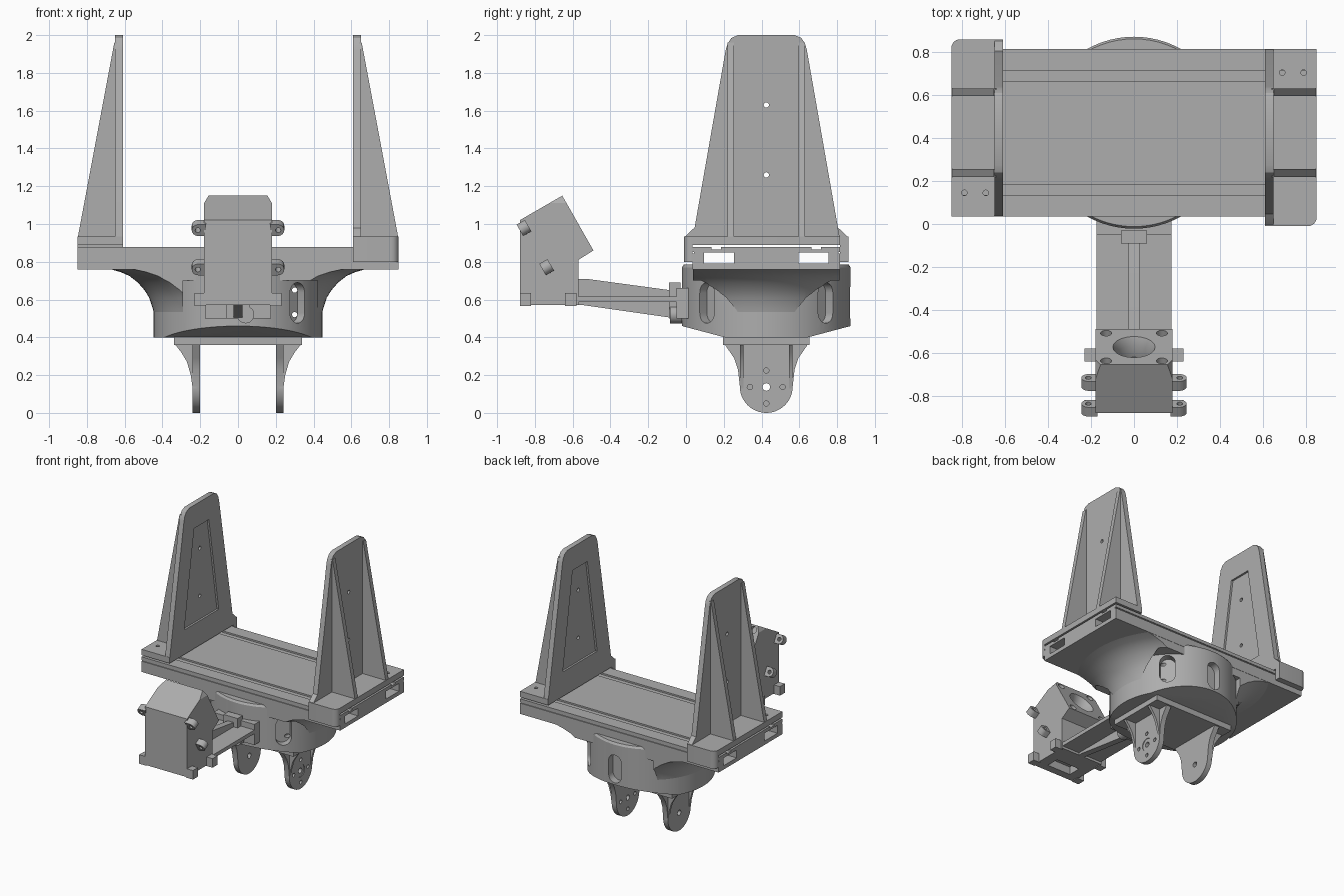
import bpy, bmesh
from math import pi, cos, sin, radians
from mathutils import Matrix, Vector

if "Cube" in bpy.data.objects:
    bpy.data.objects.remove(bpy.data.objects["Cube"], do_unlink=True)

grey = bpy.data.materials.new("plain grey")
grey.use_nodes = True
grey.diffuse_color = (0.42, 0.42, 0.42, 1)
grey.node_tree.nodes["Principled BSDF"].inputs["Base Color"].default_value = grey.diffuse_color
CY = 0.425          # centre line of the tray and drum in y
parts = []


def finish(name, bm):
    bmesh.ops.remove_doubles(bm, verts=bm.verts, dist=1e-5)
    bmesh.ops.recalc_face_normals(bm, faces=bm.faces)
    me = bpy.data.meshes.new(name)
    bm.to_mesh(me)
    bm.free()
    me.materials.append(grey)
    ob = bpy.data.objects.new(name, me)
    bpy.context.collection.objects.link(ob)
    parts.append(ob)
    return ob


def prism(name, axis, pts, lo, hi):
    """Extrude a flat outline along one axis."""
    place = {"x": lambda a, b: (lo, a, b), "y": lambda a, b: (a, lo, b),
             "z": lambda a, b: (a, b, lo)}[axis]
    bm = bmesh.new()
    face = bm.faces.new([bm.verts.new(place(*p)) for p in pts])
    new = bmesh.ops.extrude_face_region(bm, geom=[face])["geom"]
    step = Vector([hi - lo if axis == a else 0 for a in "xyz"])
    bmesh.ops.translate(bm, vec=step, verts=[v for v in new if isinstance(v, bmesh.types.BMVert)])
    return finish(name, bm)


def box(name, x, y, z):
    return prism(name, "z", [(x[0], y[0]), (x[1], y[0]), (x[1], y[1]), (x[0], y[1])], *z)


def arc(a, b, r, start, end, n=12):
    return [(a + r * cos(radians(start + (end - start) * i / n)),
             b + r * sin(radians(start + (end - start) * i / n))) for i in range(n + 1)]


def rod(name, axis, a, b, r, lo, hi, n=24):
    return prism(name, axis, arc(a, b, r, 0, 360 - 360 / n, n - 1), lo, hi)


def lathe(name, profile):
    bm = bmesh.new()
    vs = [bm.verts.new((r, CY, z)) for r, z in profile]
    es = [bm.edges.new(p) for p in zip(vs, vs[1:])]
    bmesh.ops.spin(bm, geom=vs + es, cent=(0, CY, 0), axis=(0, 0, 1), angle=2 * pi, steps=72)
    return finish(name, bm)


def move(ob, matrix):
    ob.data.transform(matrix)
    return ob


def cut(ob, *cutters):
    """Subtract the cutters, then drop them."""
    for c in cutters:
        m = ob.modifiers.new("cut", "BOOLEAN")
        m.operation, m.solver, m.object = "DIFFERENCE", "EXACT", c
    bpy.context.view_layer.update()
    me = bpy.data.meshes.new_from_object(ob.evaluated_get(bpy.context.evaluated_depsgraph_get()))
    ob.modifiers.clear()
    ob.data = me
    for c in cutters:
        parts.remove(c)
        bpy.data.objects.remove(c, do_unlink=True)
    return ob


# Tray with two tunnels along it, top grooves and a side step
tray = box("tray", (-0.85, 0.85), (CY - 0.39, CY + 0.39), (0.76, 0.877))
tools = []
for s in (-1, 1):
    tools += [box("tunnel", (-1, 1), sorted((CY + s * 0.17, CY + s * 0.33)), (0.79, 0.85)),
              box("groove", (-1, 1), sorted((CY + s * 0.24, CY + s * 0.29)), (0.865, 0.9)),
              box("step", (-1, 1), sorted((CY + s * 0.383, CY + s * 0.5)), (0.843, 0.852))]
cut(tray, *tools)

# Round drum with sloped underside and capsule recesses
drum = lathe("drum", [(0, 0.40), (0.447, 0.40), (0.447, 0.77), (0.437, 0.785), (0, 0.785)])
tools = []
for s in (-1, 1):
    tools.append(prism("slope", "x", [(CY + s * d, z) for d, z in
                 ((0.22, 0.30), (0.5, 0.30), (0.5, 0.474), (0.22, 0.40))], -1, 1))
for deg in (-45, 45, 90):
    outline = arc(0, 0.635, 0.055, 0, 180) + arc(0, 0.53, 0.055, 180, 360)
    slot = prism("slot", "x", outline, 0.39, 0.55)
    tools.append(move(slot, Matrix.Translation((0, CY, 0)) @ Matrix.Rotation(radians(deg), 4, "Z")))
tools += [rod("bolt_hole", "y", 0.3, z, 0.014, -0.3, 1.2, 16) for z in (0.52, 0.65)]
cut(drum, *tools)

# Flared horn joining the drum to the tray, trimmed to the tray width
horn = lathe("horn", [(0, 0.5), (0.44, 0.5), (0.45, 0.55), (0.47, 0.61), (0.495, 0.65),
                      (0.53, 0.69), (0.575, 0.725), (0.62, 0.745), (0.68, 0.762), (0, 0.762)])
cut(horn, *[box("trim", (-1, 1), sorted((CY + s * 0.388, CY + s)), (0.3, 1)) for s in (-1, 1)],
    box("drum_space", (-0.29, 0.42), (0, 0.85), (0.45, 0.7)))


# Uprights: a tapered plate, two outer ribs and a hooked foot; the other one is turned half round
def upright(side):
    made = []
    edge = [(0.39, 0.92), (0.215, 1.92), (0.205, 1.955), (0.185, 1.985), (0.15, 2.0)]
    outline = [(CY + d, z) for d, z in edge] + [(CY - d, z) for d, z in reversed(edge)]
    plate = prism(side + "_upright_plate", "x", outline, 0.61, 0.65)
    panel = [(CY + d, z) for d, z in ((0.21, 1.08), (0.09, 1.82), (-0.09, 1.82), (-0.21, 1.08))]
    cut(plate, prism("panel", "x", panel, 0.5, 0.625),
        *[rod("hole", "x", CY, z, 0.014, 0.5, 0.8, 16) for z in (1.26, 1.63)])
    made.append(plate)
    for s in (-1, 1):
        rib = [(0.64, 0.92), (0.85, 0.92), (0.655, 1.96), (0.64, 1.96)]
        made.append(prism(side + "_upright_rib", "y", rib, *sorted((CY + s * 0.17, CY + s * 0.205))))
    outline = [(0.61, CY + 0.39), (0.61, -0.01)] + arc(0.81, 0.03, 0.04, -90, 0, 6) + [(0.85, CY + 0.39)]
    foot = prism(side + "_upright_foot", "z", outline, 0.89, 0.935)
    cut(foot, *[rod("hole", "z", x, 0.705, 0.013, 0.8, 1, 16) for x in (0.69, 0.79)])
    outline = [(0.61, 0.034), (0.61, -0.01)] + arc(0.81, 0.03, 0.04, -90, 0, 6) + [(0.85, 0.034)]
    made += [foot, prism(side + "_upright_hook", "z", outline, 0.80, 0.9),
             prism(side + "_upright_gusset", "x",
                   [(-0.008, 0.93), (0.06, 0.93), (0.06, 0.99), (0.032, 0.97)], 0.61, 0.65)]
    return made


upright("left")
turn = Matrix.Translation((0, 2 * CY, 0)) @ Matrix.Rotation(pi, 4, "Z")
for ob in upright("right"):
    move(ob, turn)

# Lower bracket: plate and two rounded ears braced by curved ribs
box("bracket_plate", (-0.34, 0.34), (CY - 0.23, CY + 0.23), (0.36, 0.405))
for s, side in ((1, "left"), (-1, "right")):
    outline = arc(CY, 0.14, 0.14, -180, 0, 24) + [(CY + d, z) for d, z in (
        (0.15, 0.23), (0.17, 0.29), (0.215, 0.355), (0.22, 0.37),
        (-0.22, 0.37), (-0.215, 0.355), (-0.17, 0.29), (-0.15, 0.23))]
    ear = prism(side + "_ear", "x", outline, *sorted((s * 0.2, s * 0.24)))
    holes = [rod("pin_hole", "x", CY, 0.137, 0.02, -0.5, 0.5)]
    if s > 0:
        holes += [rod("bolt_hole", "x", CY + 0.087 * cos(k * pi / 2), 0.137 + 0.087 * sin(k * pi / 2),
                      0.014, -0.5, 0.5, 16) for k in range(4)]
        holes.append(rod("seat", "x", CY, 0.137, 0.047, 0.235, 0.5))
    cut(ear, *holes)
    rib = [(s * x, z) for x, z in ((0.22, 0.13), (0.24, 0.13), (0.25, 0.2), (0.27, 0.27),
                                   (0.3, 0.32), (0.335, 0.365), (0.22, 0.365))]
    for d in (-0.14, 0.12):
        prism(side + "_ear_rib", "y", rib, CY + d, CY + d + 0.02)

# Arm mount on the drum front
box("arm_mount", (-0.175, 0.175), (-0.05, 0.1), (0.5, 0.66))
box("arm_clamp", (-0.06, 0.06), (-0.09, -0.03), (0.5, 0.69))
cut(rod("clamp_ear", "y", 0.04, 0.52, 0.046, -0.085, -0.02),
    rod("pin_hole", "y", 0.04, 0.52, 0.016, -0.2, 0.1))

# Arm: flat flange with a tapering web
box("arm_flange", (-0.175, 0.175), (-0.6, -0.03), (0.588, 0.617))
prism("arm_web", "x", [(-0.6, 0.57), (-0.54, 0.57), (-0.05, 0.5), (-0.05, 0.645), (-0.53, 0.71),
                       (-0.6, 0.71)], -0.025, 0.025)

# Head housing with a tilted upper part
head = prism("head_housing", "x", [(-0.88, 0.57), (-0.88, 1.02), (-0.655, 1.15), (-0.49, 0.86),
                                   (-0.57, 0.81), (-0.57, 0.57)], -0.18, 0.18)
# Tilt frame: x across, y up the lens face, z out of the lens face
tilt = Matrix.Translation((0, -0.5725, 1.005)) @ Matrix.Rotation(radians(-60), 4, "X")
tools = [lathe("lens_bore", [(0, -0.1), (0.078, -0.1), (0.078, -0.04), (0.108, 0.02), (0, 0.02)])]
move(tools[0], Matrix.Translation((0, -CY, 0)))
for x in (-0.13, 0.13):
    tools += [rod("corner_hole", "z", x, y, 0.026, -0.03, 0.02) for y in (-0.13, 0.13)]
tools.append(box("cable_slot", (-0.125, 0.125), (0.1, 0.3), (-0.25, -0.21)))
for t in tools:
    move(t, tilt)
for s in (-1, 1):
    tools.append(prism("corner_cut", "y", [(s * 0.15, 1.16), (s * 0.2, 1.16), (s * 0.2, 1.07),
                                           (s * 0.18, 1.11)], -0.76, -0.5))
tools.append(box("floor_opening", (-0.1, 0.1), (-0.82, -0.72), (0.5, 0.63)))
cut(head, *tools)

# Mounting lugs: two tilted pairs on the head and two pairs at its foot
for s, side in ((1, "left"), (-1, "right")):
    for y in (-0.12, 0.12):
        lug = [(s * 0.17, y - 0.035), (s * 0.215, y - 0.035)] + \
              [(s * a, b) for a, b in arc(0.21, y, 0.035, -80, 80, 8)] + [(s * 0.17, y + 0.035)]
        ob = prism(side + "_head_lug", "z", lug, -0.285, -0.235)
        move(cut(ob, rod("hole", "z", s * 0.213, y, 0.014, -0.4, 0, 16)), tilt)
    for y in (-0.85, -0.61):
        box(side + "_foot_lug", sorted((s * 0.17, s * 0.23)), (y - 0.03, y + 0.03), (0.565, 0.635))

# Soft shading with crisp edges
bpy.ops.object.select_all(action="DESELECT")
for ob in parts:
    ob.select_set(True)
bpy.context.view_layer.objects.active = parts[0]
bpy.ops.object.shade_smooth_by_angle(angle=radians(30))
